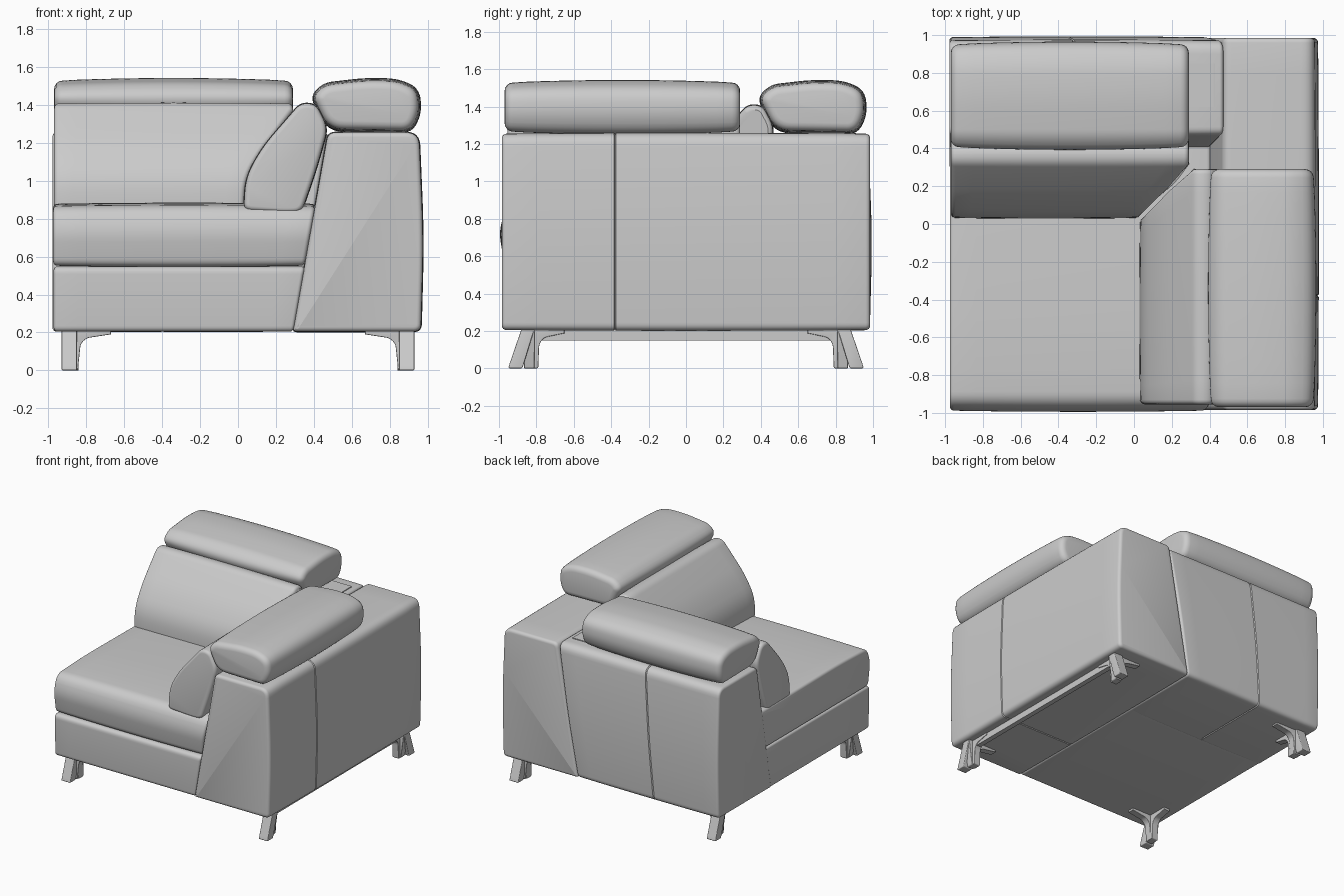
import bpy, math
from mathutils import Vector

if "Cube" in bpy.data.objects:
    bpy.data.objects.remove(bpy.data.objects["Cube"])


def finish(name, verts, faces):
    me = bpy.data.meshes.new(name)
    me.from_pydata(verts, [], faces)
    ob = bpy.data.objects.new(name, me)
    bpy.context.collection.objects.link(ob)
    bpy.ops.object.select_all(action='DESELECT')
    ob.select_set(True)
    bpy.context.view_layer.objects.active = ob
    bpy.ops.object.mode_set(mode='EDIT')
    bpy.ops.mesh.select_all(action='SELECT')
    bpy.ops.mesh.normals_make_consistent(inside=False)
    bpy.ops.object.mode_set(mode='OBJECT')
    bpy.ops.object.shade_smooth_by_angle(angle=math.radians(35))
    return ob


def fillet(poly, n=6):
    """Round each (u, z, radius) corner of a profile."""
    out = []
    for i, (u, z, r) in enumerate(poly):
        p = Vector((u, z))
        a = Vector(poly[i - 1][:2]) - p
        b = Vector(poly[(i + 1) % len(poly)][:2]) - p
        r = min(r, a.length * 0.48, b.length * 0.48)
        if r == 0:
            out.append(p)
            continue
        p0, p2 = p + a.normalized() * r, p + b.normalized() * r
        for k in range(n + 1):
            t = k / n
            out.append(p0 * (1 - t) ** 2 + p * 2 * t * (1 - t) + p2 * t * t)
    return out


def inset(pts, d):
    """Offset a counter-clockwise profile inward by d."""
    out = []
    for i, p in enumerate(pts):
        e1 = (p - pts[i - 1]).normalized()
        e2 = (pts[(i + 1) % len(pts)] - p).normalized()
        n1, n2 = Vector((-e1.y, e1.x)), Vector((-e2.y, e2.x))
        out.append(p + (n1 + n2) * d / max(0.4, 1 + n1.dot(n2)))
    return out


def loft(name, poly, axis, start, end, r=0.03, crown=0.0, seam=None):
    """Extrude a rounded profile along x or y with rounded ends, a slight
    crown and an optional seam groove. end may depend on (u, z)."""
    pts = fillet(poly)
    stop = end if callable(end) else (lambda u, z: end)
    angles = [k * math.pi / 8 for k in range(5)]
    secs = [(0, r * (1 - math.cos(a)), r * (1 - math.sin(a))) for a in angles[::-1]]
    secs = [(0, r * (1 - math.sin(a)), r * (1 - math.cos(a))) for a in angles]
    mids = [(k / 10, 0, -crown * (1 - (k / 5 - 1) ** 2)) for k in range(1, 10)]
    if seam is not None:
        s = (seam - start) / (stop(0.4, 0.7) - start)
        mids = [m for m in mids if abs(m[0] - s) > 0.02]
        c = -crown * (1 - (2 * s - 1) ** 2)
        mids += [(s, -0.006, c), (s, 0, c + 0.008), (s, 0.006, c)]
        mids.sort()
    tail = [(1, -o, i) for _, o, i in secs[::-1]]
    # first section is fully inset at the end plane
    head = [(0, o, i) for (_, o, _), (_, _, i) in zip(secs[::-1], secs[::-1])]
    head = [(0, r * (1 - math.cos(a)), r * (1 - math.sin(a))) for a in angles]
    tail = [(1, -o, i) for _, o, i in head[::-1]]
    verts, faces = [], []
    rings = head + mids + tail
    for t, off, ins in rings:
        for p0, p in zip(pts, inset(pts, ins)):
            w = start + (stop(p0.x, p0.y) - start) * t + off
            verts.append((w, p.x, p.y) if axis == 'x' else (p.x, w, p.y))
    n = len(pts)
    for j in range(len(rings) - 1):
        for i in range(n):
            k = (i + 1) % n
            faces.append((j * n + i, j * n + k, (j + 1) * n + k, (j + 1) * n + i))
    faces += [tuple(range(n)), tuple(range(len(verts) - n, len(verts)))]
    return finish(name, verts, faces)


def arm_slope(u, z):
    return 0.292 + (z - 0.2) / 1.05 * 0.18


def mitre(u, z):
    return min(u, 0.29)


# Arm and back bodies share one tapered section
body = [(0.29, 0.205, 0.02), (0.965, 0.205, 0.04), (0.978, 0.7, 0.2),
        (0.955, 1.255, 0.07), (0.475, 1.255, 0.04)]
loft("arm_body", body, 'y', -0.985, 0.985, 0.025, 0.004, -0.38)
back = [(u + (0.015 if u > 0.9 else 0), z, r) for u, z, r in body]
loft("back_body", back, 'x', -0.978, arm_slope, 0.02, 0.003, -0.36)

# Seat base and seat cushion end on the sloping arm
loft("seat_base", [(-0.975, 0.205, 0.03), (0.33, 0.205, 0.01),
                   (0.38, 0.548, 0.01), (-0.985, 0.548, 0.04)],
     'x', -0.972, arm_slope, 0.018)
loft("seat_cushion", [(-0.965, 0.552, 0.04), (0.38, 0.552, 0.03),
                      (0.43, 0.87, 0.03), (-0.6, 0.88, 0.2),
                      (-0.95, 0.865, 0.12), (-0.995, 0.74, 0.1)],
     'x', -0.975, arm_slope, 0.022, 0.006)

# Leaning cushions meet in a mitred corner
lean = [(0.03, 0.845, 0.04), (0.25, 0.83, 0.05), (0.335, 0.835, 0.05),
        (0.41, 1.05, 0.1), (0.475, 1.28, 0.06), (0.41, 1.405, 0.06),
        (0.33, 1.41, 0.06), (0.13, 1.18, 0.12), (0.04, 1.02, 0.1)]
loft("back_cushion", lean, 'x', -0.97, mitre, 0.025, 0.004)
loft("arm_cushion", lean, 'y', -0.955, mitre, 0.025, 0.004)

# Headrest pads
pad = [(0.48, 1.272, 0.08), (0.91, 1.265, 0.08), (0.955, 1.36, 0.08),
       (0.945, 1.48, 0.09), (0.84, 1.525, 0.1), (0.68, 1.53, 0.1),
       (0.46, 1.505, 0.09), (0.395, 1.445, 0.06)]
loft("back_headrest", pad, 'x', -0.97, 0.29, 0.045, 0.014)
loft("arm_headrest", pad, 'y', -0.97, 0.29, 0.045, 0.014)

# Headrest mounting plate on the back
loft("headrest_plate", [(0.62, 1.24, 0), (0.85, 1.24, 0),
                        (0.85, 1.262, 0), (0.62, 1.262, 0)],
     'x', 0.0, 0.43, 0.003)

# Rail under the arm
loft("arm_rail", [(0.85, 0.15, 0), (0.89, 0.15, 0), (0.89, 0.21, 0), (0.85, 0.21, 0)],
     'y', -0.82, 0.82, 0.003)


def mirrored(ob):
    m = ob.modifiers.new("mirror", 'MIRROR')
    m.use_axis = (True, True, False)


# Legs: splayed outer prong, inner prong with bracket, side bracket
mirrored(loft("leg_outer_prong", [(0.875, 0, 0.01), (0.95, 0, 0.01), (0.945, 0.02, 0.01),
                                  (0.88, 0.21, 0), (0.81, 0.21, 0)],
              'x', 0.85, 0.93, 0.006))
mirrored(loft("leg_inner_prong", [(0.79, 0, 0.01), (0.855, 0, 0.01), (0.86, 0.21, 0),
                                  (0.65, 0.21, 0), (0.65, 0.188, 0), (0.76, 0.165, 0.02),
                                  (0.785, 0.13, 0.02)],
              'x', 0.84, 0.895, 0.004))
mirrored(loft("leg_side_bracket", [(0.845, 0, 0.01), (0.9, 0, 0.01), (0.93, 0.21, 0),
                                   (0.67, 0.21, 0), (0.67, 0.19, 0), (0.8, 0.17, 0.02),
                                   (0.83, 0.14, 0.02)],
              'y', 0.81, 0.865, 0.004))
